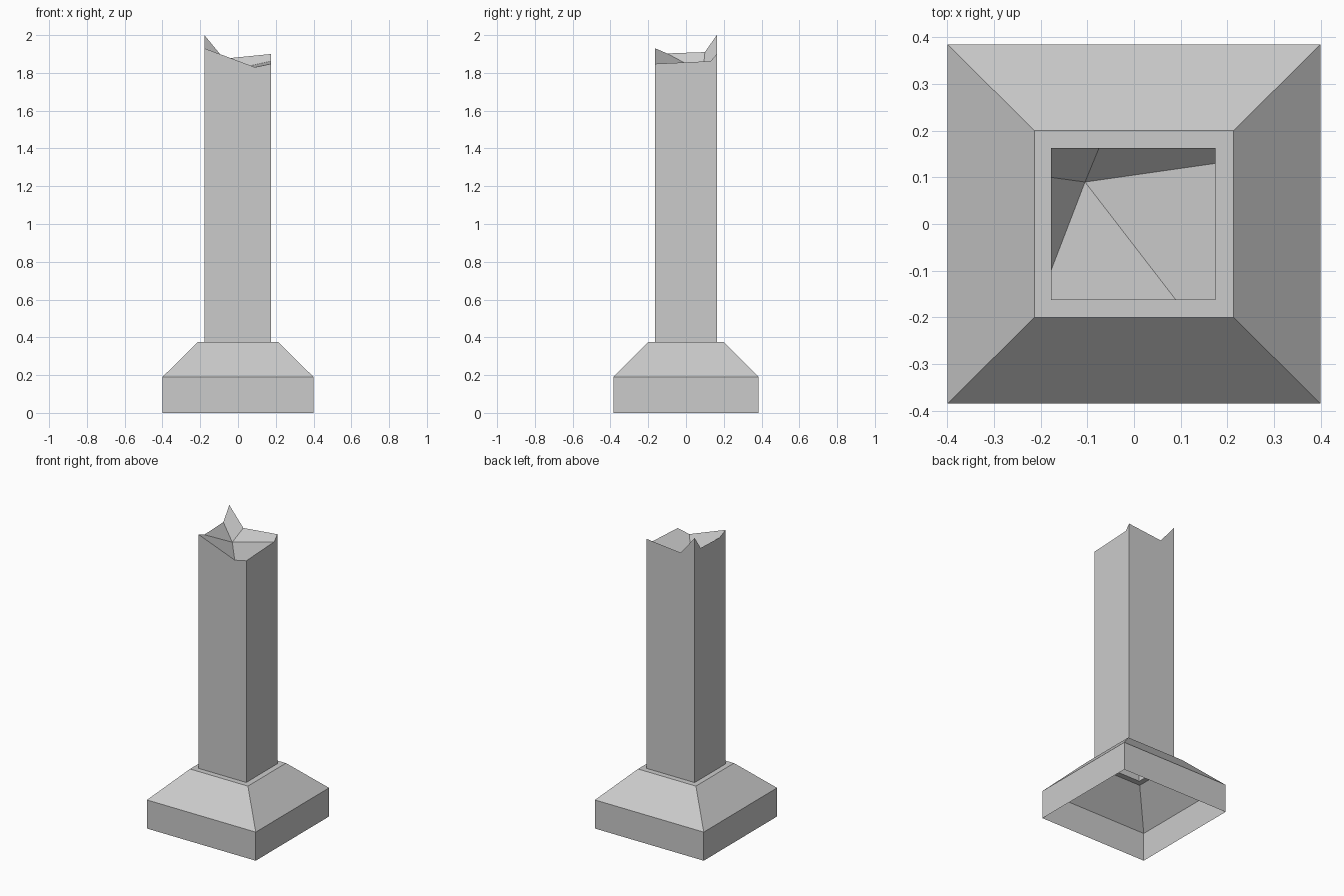
import bpy, bmesh

if "Cube" in bpy.data.objects:
    bpy.data.objects.remove(bpy.data.objects["Cube"])


def finish(name, bm):
    bmesh.ops.triangulate(bm, faces=[f for f in bm.faces if len(f.verts) > 4])
    mesh = bpy.data.meshes.new(name)
    bm.to_mesh(mesh)
    bm.free()
    obj = bpy.data.objects.new(name, mesh)
    bpy.context.collection.objects.link(obj)
    return obj


# Plinth: hollow stepped shell, open below, with a hole under the shaft
bm = bmesh.new()
rings = []
for x0, x1, y, z in [(-0.4, 0.4, 0.385, 0), (-0.4, 0.4, 0.385, 0.19),
                     (-0.213, 0.213, 0.2, 0.375), (-0.178, 0.175, 0.163, 0.375)]:
    rings.append([bm.verts.new(p) for p in
                  [(x0, -y, z), (x1, -y, z), (x1, y, z), (x0, y, z)]])
for low, high in zip(rings, rings[1:]):
    for i in range(4):
        j = (i + 1) % 4
        bm.faces.new((low[i], low[j], high[j], high[i]))
finish("plinth", bm)

# Broken shaft: jagged rim, counterclockwise from the front left corner
bm = bmesh.new()
rim = [bm.verts.new(p) for p in [
    (-0.178, -0.163, 1.93), (0.09, -0.163, 1.83),
    (0.175, -0.163, 1.848), (0.175, 0.13, 1.862),
    (0.175, 0.163, 1.90), (-0.075, 0.163, 1.875),
    (-0.178, 0.163, 2.0), (-0.178, 0.1, 1.91), (-0.178, -0.1, 1.903)]]
n = len(rim)
corners = [0, 2, 4, 6, n]
foot = [bm.verts.new((rim[c].co.x, rim[c].co.y, 0.375)) for c in corners[:4]]

# Shaft walls
for k in range(4):
    top = [rim[i % n] for i in range(corners[k], corners[k + 1] + 1)]
    bm.faces.new([foot[k], foot[(k + 1) % 4]] + top[::-1])

# Fracture facets meeting at the lowest point
pit = bm.verts.new((-0.105, 0.09, 1.80))
notches = [1, 3, 5, 7, 8, n + 1]
for a, b in zip(notches, notches[1:]):
    bm.faces.new([pit] + [rim[i % n] for i in range(a, b + 1)])
finish("broken_shaft", bm)
